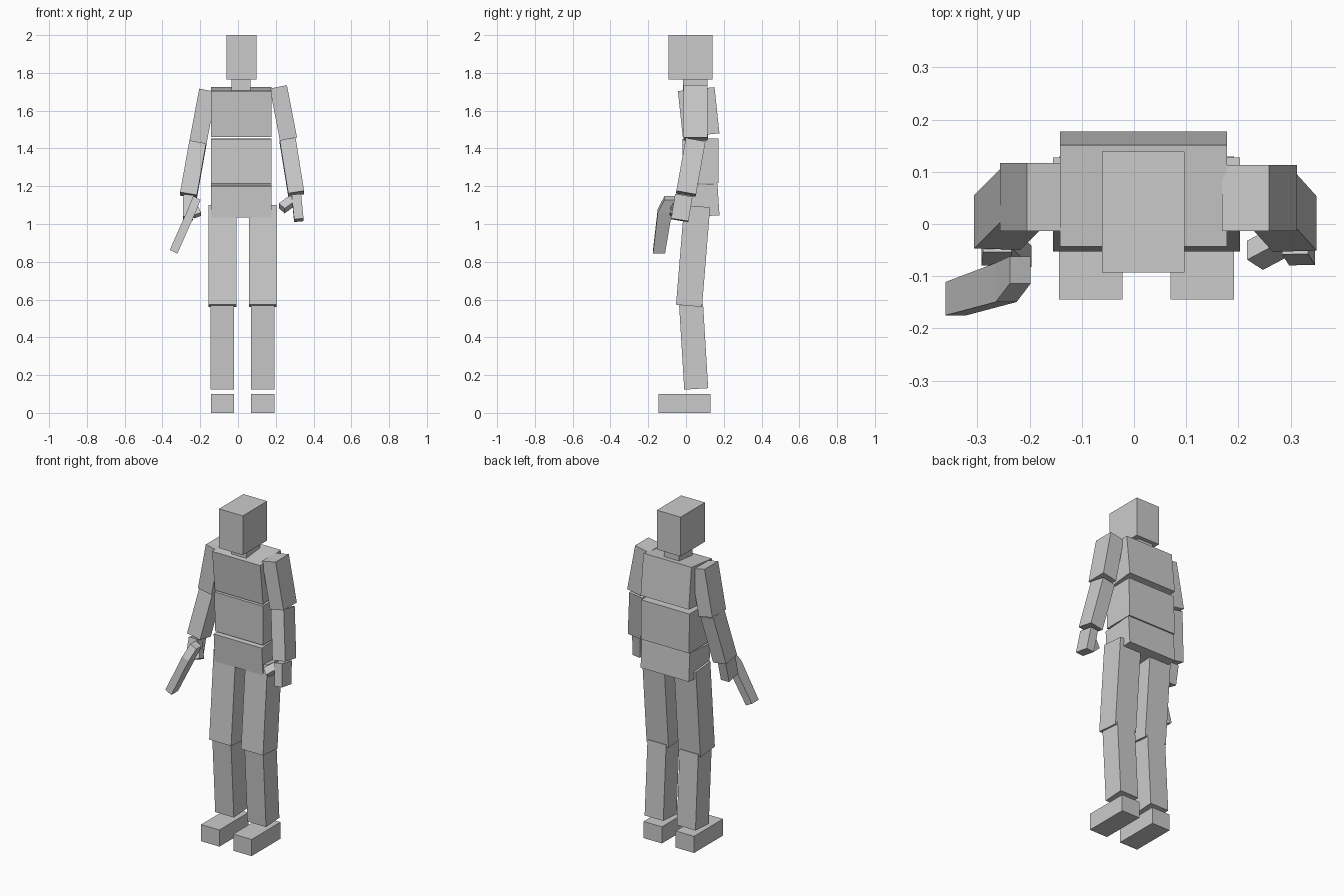
import bpy
import bmesh
from mathutils import Matrix, Vector

cube = bpy.data.objects.get("Cube")
if cube:
    bpy.data.objects.remove(cube, do_unlink=True)

# Single flat colour
grey = bpy.data.materials.new("light_grey")
grey.use_nodes = True
COLOUR = (0.6, 0.6, 0.6, 1)
grey.diffuse_color = COLOUR
grey.node_tree.nodes["Principled BSDF"].inputs["Base Color"].default_value = COLOUR


def finish(name, bm):
    bmesh.ops.recalc_face_normals(bm, faces=bm.faces)
    mesh = bpy.data.meshes.new(name)
    bm.to_mesh(mesh)
    bm.free()
    mesh.materials.append(grey)
    obj = bpy.data.objects.new(name, mesh)
    bpy.context.collection.objects.link(obj)
    return obj


def block(name, top, bottom, width, depth):
    """Box running from the centre of its top face to that of its bottom face."""
    top, bottom = Vector(top), Vector(bottom)
    axis = top - bottom
    up = axis.normalized()
    side = Vector((1, 0, 0))
    side = (side - up * side.dot(up)).normalized()
    back = up.cross(side)
    turn = Matrix((side, back, up)).transposed().to_4x4()
    size = Matrix.Diagonal((width, depth, axis.length, 1))
    bm = bmesh.new()
    bmesh.ops.create_cube(bm, size=1, matrix=Matrix.Translation((top + bottom) / 2) @ turn @ size)
    return finish(name, bm)


# Head, neck and three torso blocks
MID = 0.018
block("head", (MID, 0.023, 2.0), (MID, 0.023, 1.764), 0.158, 0.232)
block("neck", (MID - 0.002, 0.05, 1.766), (MID - 0.002, 0.05, 1.70), 0.1, 0.13)
block("chest", (MID, 0.054, 1.714), (MID, 0.08, 1.47), 0.32, 0.195)
block("abdomen", (MID, 0.076, 1.451), (MID, 0.078, 1.215), 0.32, 0.19)
block("pelvis", (MID, 0.069, 1.208), (MID, 0.08, 1.04), 0.32, 0.195)

# Legs and feet, mirrored about the body centre
for label, sign in (("right", -1), ("left", 1)):
    thigh_x = MID + 0.006 + sign * 0.106
    shin_x = MID + 0.006 + sign * 0.107
    block(label + "_thigh", (thigh_x, 0.059, 1.094), (thigh_x, 0.016, 0.567), 0.146, 0.138)
    block(label + "_shin", (shin_x, 0.027, 0.573), (shin_x, 0.054, 0.127), 0.124, 0.127)
    block(label + "_foot", (shin_x, -0.008, 0.1), (shin_x, -0.008, 0), 0.122, 0.274)

# Right arm and hand
block("right_upper_arm", (-0.16, 0.052, 1.708), (-0.212, 0.052, 1.432), 0.092, 0.13)
block("right_forearm", (-0.212, 0.053, 1.432), (-0.262, 0.003, 1.152), 0.09, 0.104)
block("right_palm", (-0.262, -0.01, 1.145), (-0.265, -0.036, 1.03), 0.055, 0.09)
block("right_thumb", (-0.25, -0.03, 1.125), (-0.215, -0.065, 1.045), 0.04, 0.045)

# Left arm and hand
block("left_upper_arm", (0.214, 0.05, 1.726), (0.267, 0.05, 1.45), 0.092, 0.126)
block("left_forearm", (0.263, 0.05, 1.44), (0.308, 0.0, 1.16), 0.085, 0.106)
block("left_palm", (0.309, -0.012, 1.15), (0.322, -0.033, 1.02), 0.05, 0.093)
block("left_thumb", (0.283, -0.033, 1.12), (0.232, -0.06, 1.083), 0.045, 0.045)

# Bent bar held in the right hand, lofted through three rings
bm = bmesh.new()
rings = []
for x, y, z, depth in ((-0.218, -0.088, 1.138, 0.052),
                       (-0.245, -0.112, 1.07, 0.075),
                       (-0.341, -0.143, 0.853, 0.064)):
    ring = []
    for dx, dy in ((-1, -1), (1, -1), (1, 1), (-1, 1)):
        ring.append(bm.verts.new((x + dx * 0.02, y + dy * depth / 2, z - dx * 0.01)))
    rings.append(ring)
for a, b in zip(rings, rings[1:]):
    for i in range(4):
        j = (i + 1) % 4
        bm.faces.new((a[i], a[j], b[j], b[i]))
bm.faces.new(rings[0])
bm.faces.new(rings[-1])
finish("held_bar", bm)
